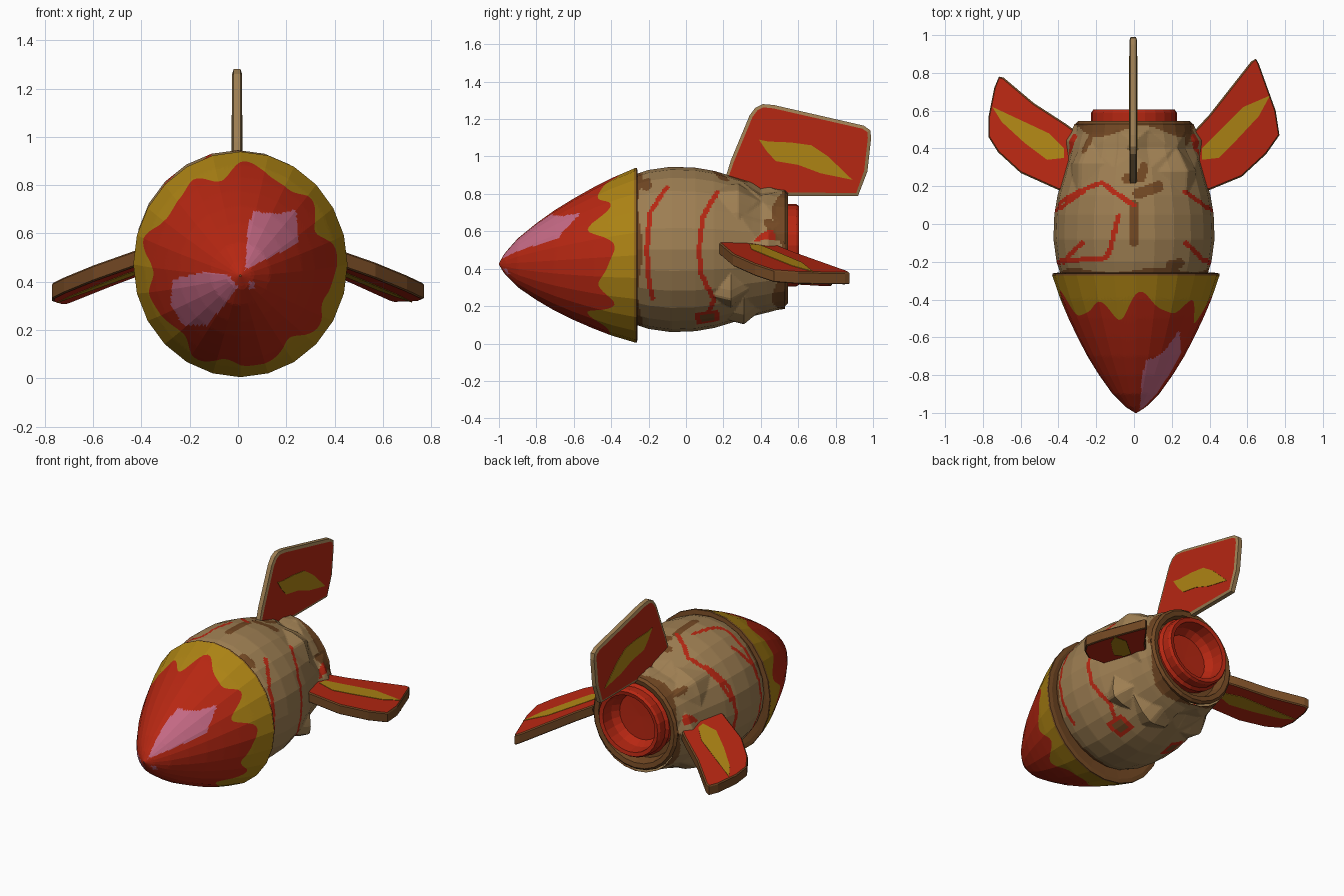
import bpy, bmesh, math
from mathutils import Vector

if "Cube" in bpy.data.objects:
    bpy.data.objects.remove(bpy.data.objects["Cube"], do_unlink=True)


def material(name, colour):
    mat = bpy.data.materials.new(name)
    mat.use_nodes = True
    mat.diffuse_color = (*colour, 1)
    mat.node_tree.nodes["Principled BSDF"].inputs["Base Color"].default_value = (*colour, 1)
    return mat


RED = material("red paint", (0.47, 0.02, 0.006))
YELLOW = material("yellow paint", (0.42, 0.23, 0.007))
PINK = material("pink highlight", (0.55, 0.14, 0.23))
TAN = material("tan wood", (0.34, 0.21, 0.085))
BROWN = material("brown wood", (0.17, 0.065, 0.017))


def finish(name, bm, mats):
    mesh = bpy.data.meshes.new(name)
    bmesh.ops.recalc_face_normals(bm, faces=bm.faces)
    bm.to_mesh(mesh)
    bm.free()
    for mat in mats:
        mesh.materials.append(mat)
    obj = bpy.data.objects.new(name, mesh)
    bpy.context.collection.objects.link(obj)
    return obj


def skin(name, rows, cols, point, rule, mats):
    """Rings of points around the y axis, each face coloured by a rule."""
    bm = bmesh.new()
    angles = [math.tau * (j / cols - 0.5) for j in range(cols)]
    rings = [[bm.verts.new(point(row, a)) for a in angles] for row in rows]
    for ring, nxt in zip(rings, rings[1:]):
        for j in range(cols):
            k = (j + 1) % cols
            face = bm.faces.new((ring[j], ring[k], nxt[k], nxt[j]))
            face.material_index = mats.index(rule(face.calc_center_median()))
    return finish(name, bm, mats)


def prism(name, outline, place, low, high, mats, rim=0):
    """Extruded outline; with a rim, the two broad faces are inset and painted."""
    bm = bmesh.new()
    a, b = ([bm.verts.new(place(u, v, h)) for u, v in outline] for h in (low, high))
    caps = [bm.faces.new(a), bm.faces.new(b)]
    for i in range(len(a)):
        k = (i + 1) % len(a)
        bm.faces.new((a[i], a[k], b[k], b[i]))
    bmesh.ops.recalc_face_normals(bm, faces=bm.faces)
    if rim:
        bmesh.ops.inset_individual(bm, faces=caps, thickness=rim, depth=0.006)
        for cap in caps:
            cap.material_index = 1
    return finish(name, bm, mats)


def interp(profile, y):
    for (y0, r0), (y1, r1) in zip(profile, profile[1:]):
        if y <= y1:
            return r0 + (r1 - r0) * max(0, y - y0) / (y1 - y0)
    return profile[-1][1]


def facet(angle, sides=24):
    step = math.tau / sides
    return math.cos(step / 2) / math.cos(angle % step - step / 2)


def inside(p, polygon):
    hit = False
    for (x0, y0), (x1, y1) in zip(polygon, polygon[1:] + polygon[:1]):
        if (y0 > p[1]) != (y1 > p[1]) and p[0] < x0 + (x1 - x0) * (p[1] - y0) / (y1 - y0):
            hit = not hit
    return hit


def near(p, path, width):
    """Distance test in angle-and-length space, angle scaled to surface units."""
    q = Vector((p[0] * 0.42, p[1]))
    for a, b in zip(path, path[1:]):
        a, b = Vector((a[0] * 0.42, a[1])), Vector((b[0] * 0.42, b[1]))
        t = max(0, min(1, (q - a).dot(b - a) / (b - a).length_squared))
        if (a + (b - a) * t - q).length < width:
            return True
    return False


# Nose cone: rows follow the wavy paint border
NOSE = [(-1, 0.004), (-0.97, 0.055), (-0.9, 0.13), (-0.8, 0.205), (-0.7, 0.27),
        (-0.6, 0.325), (-0.5, 0.375), (-0.4, 0.42), (-0.27, 0.467)]


def border(a):
    return -0.44 + 0.05 * math.sin(9 * a + 0.6) + 0.025 * math.sin(4 * a + 1) + 0.02 * math.cos(14 * a)


def nose_point(s, a):
    edge = border(a)
    y = -1 + s * (edge + 1) if s < 1 else edge + (s - 1) * (-0.27 - edge)
    r = interp(NOSE, y) * facet(a)
    return (0.01 + 0.95 * r * math.sin(a), y, 0.425 + (y + 1) * 0.064 + r * math.cos(a))


PINK_SPOTS = [[(0.03, 0.45), (0.04, 0.62), (0.06, 0.69), (0.17, 0.68), (0.24, 0.7), (0.25, 0.56), (0.13, 0.5)],
              [(0, 0.38), (-0.05, 0.31), (-0.13, 0.22), (-0.23, 0.22), (-0.28, 0.31), (-0.27, 0.41),
               (-0.14, 0.44), (-0.04, 0.43)],
              [(0.045, 0.37), (0.045, 0.4), (0.07, 0.4), (0.07, 0.37)]]


def nose_rule(c):
    if c.y > border(math.atan2((c.x - 0.01) / 0.95, c.z - 0.425 - (c.y + 1) * 0.064)):
        return YELLOW
    return PINK if any(inside((c.x, c.z), spot) for spot in PINK_SPOTS) else RED


skin("nose_cone", [i / 50 for i in range(51)] + [1 + i / 12 for i in range(1, 13)], 144,
     nose_point, nose_rule, [RED, YELLOW, PINK])


# Simple turned parts
def turned(name, profile, x, z, mat, squash=1.0):
    def point(row, a):
        r = row[1] * facet(a)
        return (x + squash * r * math.sin(a), row[0], z + r * math.cos(a))
    return skin(name, profile, 48, point, lambda c: mat, [mat])


turned("nose_back_rim", [(-0.275, 0.466), (-0.262, 0.466), (-0.258, 0.44), (-0.27, 0.3), (-0.27, 0.001)],
       0.01, 0.472, BROWN, 0.95)
turned("rear_rim", [(0.5, 0.3), (0.53, 0.31), (0.545, 0.295), (0.54, 0.265), (0.47, 0.25), (0.46, 0.001)],
       0, 0.51, BROWN)
turned("nozzle", [(0.42, 0.215), (0.52, 0.235), (0.54, 0.22), (0.59, 0.22), (0.605, 0.21), (0.6, 0.185),
                  (0.52, 0.18), (0.475, 0.15), (0.472, 0.001)], 0, 0.525, RED, 1.03)

# Body: carved barrel with crumpled ridges near the tail (angle, y, height, spreads)
BODY = [(-0.26, 0.405), (-0.2, 0.425), (-0.08, 0.442), (0.05, 0.437), (0.15, 0.42), (0.25, 0.39),
        (0.35, 0.36), (0.43, 0.34), (0.48, 0.325), (0.53, 0.318)]
RIDGES = [(2.2, 0.24, 0.07, 0.3, 0.1), (2.8, 0.31, 0.05, 0.5, 0.09), (0.75, 0.28, 0.05, 0.4, 0.13),
          (-0.85, 0.32, 0.04, 0.4, 0.15), (0.25, 0.4, -0.04, 0.4, 0.1), (-0.3, 0.4, -0.02, 0.4, 0.1),
          (1.1, 0.4, -0.03, 0.4, 0.1), (-2.4, 0.28, 0.05, 0.4, 0.11), (-2.9, 0.4, -0.03, 0.4, 0.1),
          (1.55, 0.44, 0.04, 0.35, 0.12), (-1.55, 0.44, 0.04, 0.35, 0.12)]


def body_point(y, a):
    r = interp(BODY, y) * facet(a)
    for angle, length, height, wa, wy in RIDGES:
        r += height * max(0, 1 - abs(a - angle) / wa - abs(y - length) / wy)
    return (0.965 * r * math.sin(a), y, 0.503 + r * math.cos(a))


FRONT_LINE = [(0.7, -0.1), (1.08, -0.19), (1.57, -0.21), (1.92, -0.2), (2.24, -0.18)]
SIDE_LINE = [(0.73, 0.17), (1.16, 0.09), (1.57, 0.07), (1.87, 0.08), (2.26, 0.15), (2.5, 0.12)]
LOOP = [(2.5, 0.06), (2.5, 0.16), (2.72, 0.17), (2.74, 0.07), (2.5, 0.06)]
BACK_LINES = [[(-1.35, 0.1), (-0.46, 0.22), (0, 0.1)],
              [(-0.2, 0.04), (-0.3, -0.13), (-0.37, -0.18), (-1.2, -0.2)]]
BROWN_LINES = [[(0, 0.1), (0, -0.09)], [(0.05, 0.16), (0.35, 0.2)], [(-0.1, 0.24), (0.1, 0.25), (0.15, 0.3)],
               [(-0.85, 0.4), (-0.8, 0.48)], [(1.1, 0.44), (1.35, 0.49)], [(0.5, -0.22), (0.65, -0.21)]]
TAIL_MARK = [(1.27, 0.42), (1.45, 0.36), (1.42, 0.48), (1.25, 0.47)]


def body_rule(c):
    a = math.atan2(c.x / 0.965, c.z - 0.503)
    p, q = (a, c.y), (abs(a), c.y)
    if any(near(q, path, 0.013) for path in (FRONT_LINE, SIDE_LINE, LOOP)) or inside(q, TAIL_MARK):
        return RED
    if any(near(p, path, 0.013) for path in BACK_LINES):
        return RED
    if any(near(p, path, 0.028) for path in BROWN_LINES) or inside(q, LOOP):
        return BROWN
    if c.y < -0.245 + 0.012 * math.sin(5 * a) or c.y > 0.49 + 0.03 * math.sin(4 * a + 1):
        return BROWN
    return TAN


skin("body", [-0.26 + 0.79 * i / 90 for i in range(91)], 216, body_point, body_rule, [TAN, BROWN, RED])


# Fins with painted panels and thin yellow flashes on both faces
def fin(name, outline, flash, place, half, rim, wood):
    prism(name, outline, place, -half, half, [wood, RED], rim)
    for side, s in (("first", 1), ("second", -1)):
        prism(name + "_flash_" + side, flash, place, s * (half + 0.003), s * (half + 0.009), [YELLOW])


fin("top_fin",
    [(0.2, 0.85), (0.24, 0.98), (0.34, 1.22), (0.37, 1.26), (0.41, 1.28), (0.47, 1.275), (0.95, 1.165),
     (0.985, 1.14), (0.99, 1.1), (0.97, 0.92), (0.92, 0.79), (0.5, 0.79), (0.3, 0.82)],
    [(0.39, 1.09), (0.44, 1.08), (0.56, 1.075), (0.67, 1.06), (0.76, 1), (0.89, 0.875), (0.72, 0.91),
     (0.6, 0.955), (0.48, 0.975), (0.43, 1.03)],
    lambda u, v, h: (-0.004 + h, u, v), 0.014, 0.018, TAN)


def side_place(u, v, h):
    return (u, v, 0.47 - 0.3 * (abs(u) - 0.37) - 0.12 * (v - 0.55) + h)


fin("left_fin",
    [(0.28, 0.45), (0.4, 0.58), (0.62, 0.86), (0.645, 0.875), (0.66, 0.85), (0.75, 0.6), (0.77, 0.47),
     (0.7, 0.37), (0.57, 0.25), (0.4, 0.18), (0.28, 0.18)],
    [(0.36, 0.34), (0.36, 0.4), (0.48, 0.52), (0.58, 0.62), (0.72, 0.68), (0.66, 0.57), (0.52, 0.42), (0.45, 0.35)],
    side_place, 0.027, 0.008, BROWN)
fin("right_fin",
    [(-0.28, 0.47), (-0.36, 0.53), (-0.53, 0.64), (-0.69, 0.775), (-0.715, 0.78), (-0.74, 0.72), (-0.77, 0.57),
     (-0.77, 0.46), (-0.72, 0.38), (-0.6, 0.27), (-0.4, 0.18), (-0.28, 0.18)],
    [(-0.37, 0.35), (-0.37, 0.4), (-0.45, 0.48), (-0.6, 0.55), (-0.75, 0.62), (-0.7, 0.54), (-0.58, 0.43), (-0.46, 0.34)],
    side_place, 0.027, 0.008, BROWN)
